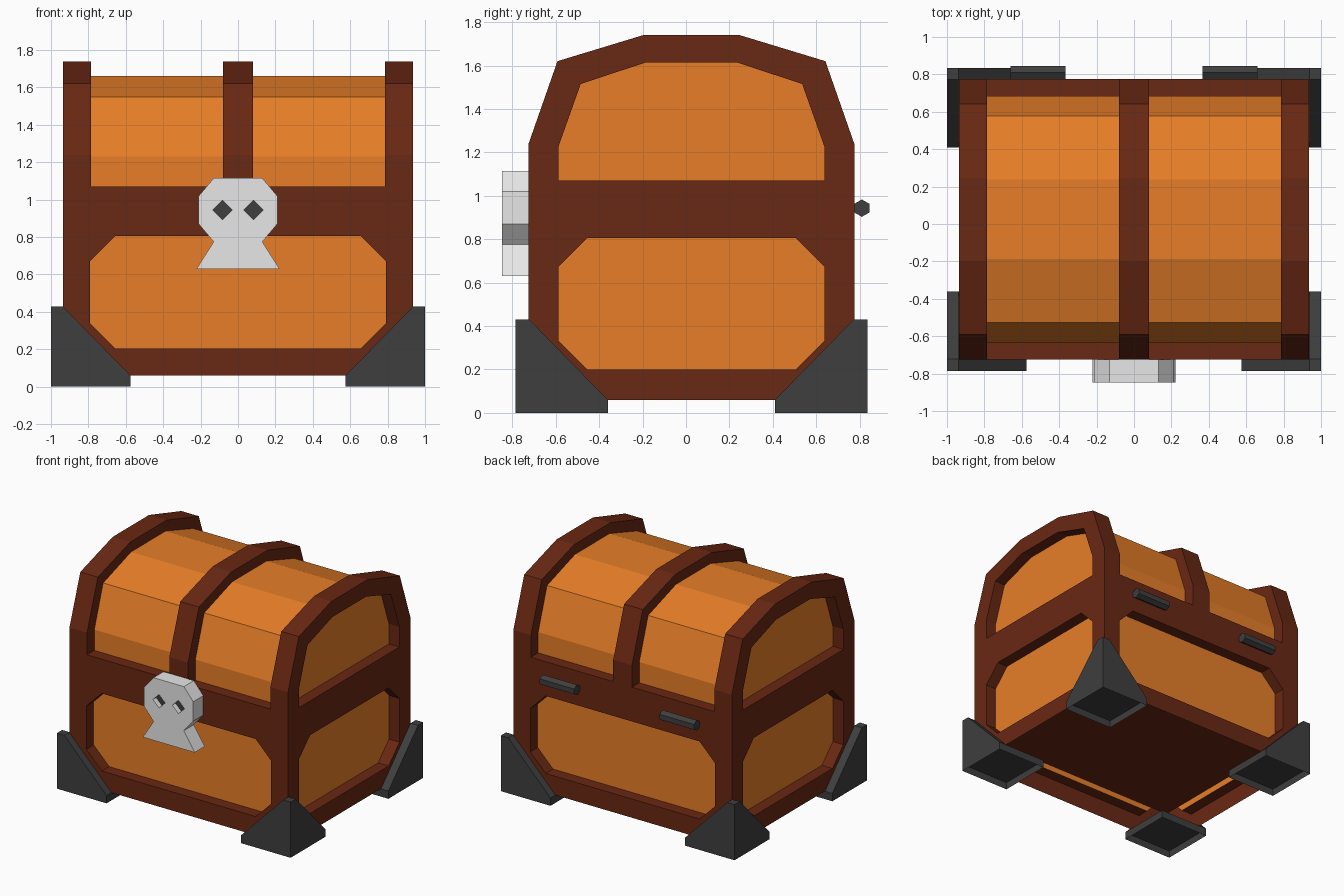
import bpy, bmesh, math
from mathutils import Matrix

cube = bpy.data.objects.get("Cube")
if cube:
    bpy.data.objects.remove(cube, do_unlink=True)


def material(name, color):
    m = bpy.data.materials.new(name)
    m.use_nodes = True
    m.diffuse_color = (*color, 1)
    bsdf = m.node_tree.nodes["Principled BSDF"]
    bsdf.inputs["Base Color"].default_value = (*color, 1)
    bsdf.inputs["Roughness"].default_value = 0.8
    return m


WOOD = material("orange wood", (0.8, 0.208, 0.021))
FRAME = material("dark brown wood", (0.141, 0.021, 0.0066))
IRON = material("dark iron", (0.049, 0.049, 0.049))
BONE = material("pale grey", (0.8, 0.8, 0.8))


def finish(bm, name, mats):
    bmesh.ops.remove_doubles(bm, verts=bm.verts, dist=0.0005)
    bmesh.ops.recalc_face_normals(bm, faces=bm.faces)
    me = bpy.data.meshes.new(name)
    bm.to_mesh(me)
    bm.free()
    for m in mats:
        me.materials.append(m)
    ob = bpy.data.objects.new(name, me)
    bpy.context.collection.objects.link(ob)
    return ob


def face(bm, points, mat=0):
    f = bm.faces.new([bm.verts.new(p) for p in points])
    f.material_index = mat
    return f


def pairs(loop):
    return zip(loop, loop[1:] + loop[:1])


def recessed_wall(bm, outer, holes, place, depth):
    """Flat wall with holes; each hole gets ledges and a sunken panel."""
    edges = []
    for loop in [outer] + holes:
        vs = [bm.verts.new(place(a, b, 0)) for a, b in loop]
        edges += [bm.edges.new(e) for e in pairs(vs)]
    bmesh.ops.triangle_fill(bm, edges=edges, use_beauty=True)
    for hole in holes:
        for p, q in pairs(hole):
            face(bm, [place(*p, 0), place(*q, 0), place(*q, depth), place(*p, depth)])
        face(bm, [place(a, b, depth) for a, b in hole], 1)


def octagon(c, half, z0, z1, cut):
    pts = []
    for s, zs in ((-1, (z0 + cut, z1 - cut)), (1, (z1 - cut, z0 + cut))):
        side = [(c + s * half, z) for z in zs]
        ends = {z0 + cut: (c + s * (half - cut), z0), z1 - cut: (c + s * (half - cut), z1)}
        pts += [ends[zs[0]]] + side + [ends[zs[1]]]
    return pts


def arch(half):
    """Mirror a half profile (front side, bottom to top) about the mid depth."""
    return [(YC - d, z) for d, z in half] + [(YC + d, z) for d, z in reversed(half)]


YC, W, DEPTH, BOTTOM, BELT = 0.025, 0.935, 0.09, 0.06, 1.07
HALF_D = 0.75
outer = arch([(HALF_D, BELT), (HALF_D, 1.24), (0.617, 1.62), (0.222, 1.74)])
inner = arch([(HALF_D - DEPTH, BELT), (HALF_D - DEPTH, 1.23), (0.552, 1.55), (0.212, 1.66)])
end_window = arch([(0.613, BELT), (0.613, 1.225), (0.51, 1.515), (0.207, 1.615)])
ribs = [(-W, -0.785), (-0.08, 0.08), (0.785, W)]

# chest: framed walls with sunken panels, ribbed lid
bm = bmesh.new()
end_outline = [(YC - HALF_D, BOTTOM)] + outer + [(YC + HALF_D, BOTTOM)]
for s in (-1, 1):
    recessed_wall(bm, end_outline, [octagon(YC, 0.613, 0.2, 0.805, 0.133), end_window],
                  lambda a, b, d, s=s: (s * (W - d), a, b), DEPTH)
    belt_points = [(x, BELT) for r in ribs for x in r]
    recessed_wall(bm, [(W, BOTTOM), (-W, BOTTOM)] + belt_points,
                  [octagon(0, 0.79, 0.205, 0.805, 0.132)],
                  lambda a, b, d, s=s: (a, YC + s * (HALF_D - d), b), DEPTH)


def strips(profile, x0, x1, mat):
    for (ya, za), (yb, zb) in zip(profile, profile[1:]):
        face(bm, [(x0, ya, za), (x1, ya, za), (x1, yb, zb), (x0, yb, zb)], mat)


for x0, x1 in ribs:
    strips(outer, x0, x1, 0)
for x0, x1 in ((-0.785, -0.08), (0.08, 0.785)):
    strips(inner, x0, x1, 1)
    for k in (0, -1):
        (yo, zo), (yi, zi) = outer[k], inner[k]
        face(bm, [(x0, yo, zo), (x1, yo, zo), (x1, yi, zi), (x0, yi, zi)])
    for x in (x0, x1):
        for o, p, q, i in zip(outer, outer[1:], inner[1:], inner):
            face(bm, [(x, *o), (x, *p), (x, *q), (x, *i)])
finish(bm, "chest_frame_and_panels", [FRAME, WOOD])

# floor, raised inside the open base
bm = bmesh.new()
fx, fy = W - DEPTH, HALF_D - DEPTH
face(bm, [(-fx, YC - fy, 0.25), (-fx, YC + fy, 0.25), (fx, YC + fy, 0.25), (fx, YC - fy, 0.25)])
floor = finish(bm, "chest_floor", [FRAME])
if floor.data.polygons[0].normal.z > 0:
    floor.data.flip_normals()

# corner feet: hollow bracket hugging each corner
L, T, H = 0.425, 0.063, 0.43
for sx, side in ((1, "left"), (-1, "right")):
    for sy, end in ((-1, "front"), (1, "back")):
        bm = bmesh.new()

        def corner(u, v, z):
            return (sx * (1 - u), YC + sy * (0.81 - v), z)

        plate = [(0, 0), (L, 0), (L, BOTTOM), (T, H), (0, H)]
        for swap in (False, True):
            def put(u, v, z):
                return corner(v, u, z) if swap else corner(u, v, z)
            face(bm, [put(u, 0, z) for u, z in plate])
            face(bm, [put(L, 0, BOTTOM), put(L, T, BOTTOM), put(T, T, H), put(T, 0, H)])
            face(bm, [put(L, 0, 0), put(L, L, 0), put(L, L, BOTTOM), put(L, T, BOTTOM),
                      put(L, 0, BOTTOM)])
        face(bm, [corner(u, v, H) for u, v in ((0, 0), (T, 0), (T, T), (0, T))])
        finish(bm, f"{end}_{side}_foot", [IRON])
        # shelf closing the hollow foot
        bm = bmesh.new()
        z = BOTTOM - 0.003
        face(bm, [corner(u, v, z) for u, v in ((0, 0), (L, 0), (L, L), (0, L))])
        shelf = finish(bm, f"{end}_{side}_foot_shelf", [IRON])
        if shelf.data.polygons[0].normal.z > 0:
            shelf.data.flip_normals()

# skull lock plate with sunken diamond eyes
half = [(0.222, 0.63), (0.13, 0.775), (0.21, 0.87), (0.21, 1.02), (0.13, 1.115)]
skull = half + [(-x, z) for x, z in reversed(half)]
eyes = [[(c + 0.052 * dx, 0.945 + 0.052 * dz) for dx, dz in ((1, 0), (0, 1), (-1, 0), (0, -1))]
        for c in (-0.083, 0.083)]
FRONT, BACK = -0.847, YC - HALF_D
bm = bmesh.new()
recessed_wall(bm, skull, eyes, lambda a, b, d: (a, FRONT + d, b), 0.04)
for (xa, za), (xb, zb) in pairs(skull):
    face(bm, [(xa, FRONT, za), (xb, FRONT, zb), (xb, BACK, zb), (xa, BACK, za)])
face(bm, [(x, BACK, z) for x, z in skull])
finish(bm, "skull_lock", [BONE, IRON])

# hinges: hexagonal barrels on the back
for s, side in ((1, "left"), (-1, "right")):
    bm = bmesh.new()
    bmesh.ops.create_cone(bm, cap_ends=True, segments=6, radius1=0.04, radius2=0.04, depth=0.295,
                          matrix=Matrix.Translation((s * 0.513, 0.81, 0.943))
                          @ Matrix.Rotation(math.pi / 2, 4, "Y")
                          @ Matrix.Rotation(math.pi / 2, 4, "Z"))
    # turn so that a corner of the hexagon points up
    top = max(v.co.z for v in bm.verts)
    if top < 0.98:
        bmesh.ops.rotate(bm, verts=bm.verts, cent=(s * 0.513, 0.81, 0.943),
                         matrix=Matrix.Rotation(math.pi / 6, 3, "X"))
    finish(bm, f"{side}_hinge", [IRON])
